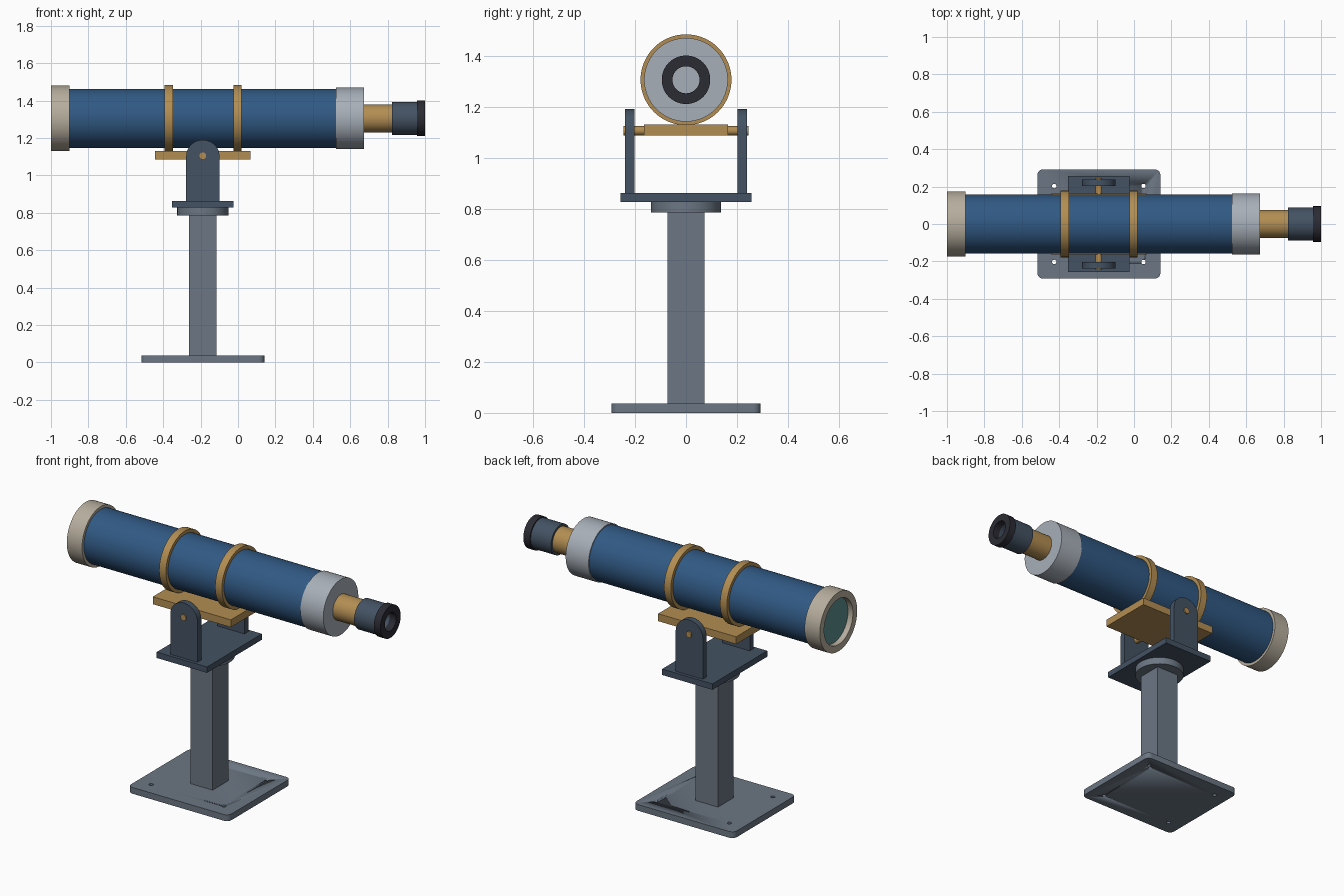
import bpy, bmesh, math
from mathutils import Matrix, Vector

cube = bpy.data.objects.get("Cube")
if cube:
    bpy.data.objects.remove(cube, do_unlink=True)


def material(name, r, g, b):
    m = bpy.data.materials.new(name)
    m.use_nodes = True
    m.diffuse_color = (r, g, b, 1)
    m.node_tree.nodes["Principled BSDF"].inputs["Base Color"].default_value = (r, g, b, 1)
    return m


BLUE = material("tube blue", 0.03, 0.1, 0.23)
BRASS = material("brass", 0.45, 0.27, 0.085)
SILVER = material("silver", 0.39, 0.43, 0.48)
IVORY = material("ivory", 0.47, 0.42, 0.34)
STEEL = material("grey steel", 0.15, 0.185, 0.23)
SLATE = material("dark slate", 0.057, 0.085, 0.125)
RUBBER = material("black rubber", 0.024, 0.024, 0.034)
GLASS = material("teal glass", 0.11, 0.27, 0.28)

AXIS_Z = 1.305   # height of the optical axis
MOUNT_X = -0.188  # centre of the stand
PIN_Z = 1.105


def finish(bm, name, mat):
    bmesh.ops.remove_doubles(bm, verts=bm.verts, dist=1e-5)
    bmesh.ops.recalc_face_normals(bm, faces=bm.faces)
    me = bpy.data.meshes.new(name)
    bm.to_mesh(me)
    bm.free()
    me.materials.append(mat)
    me.shade_smooth()
    me.set_sharp_from_angle(angle=math.radians(30))
    ob = bpy.data.objects.new(name, me)
    bpy.context.collection.objects.link(ob)
    return ob


def lathe(name, mat, profile, closed=False, steps=72):
    """Turn (x, radius) points around the optical axis."""
    bm = bmesh.new()
    vs = [bm.verts.new((x, 0, AXIS_Z + r)) for x, r in profile]
    pairs = list(zip(vs, vs[1:])) + ([(vs[-1], vs[0])] if closed else [])
    edges = [bm.edges.new(p) for p in pairs]
    bmesh.ops.spin(bm, geom=vs + edges, cent=(0, 0, AXIS_Z), axis=(1, 0, 0),
                   angle=math.tau, steps=steps, use_merge=False)
    return finish(bm, name, mat)


def ring(name, mat, x0, x1, inner, outer):
    return lathe(name, mat, [(x0, inner), (x0, outer), (x1, outer), (x1, inner)], closed=True)


def rod(name, mat, x0, x1, r):
    return lathe(name, mat, [(x0, 0), (x0, r), (x1, r), (x1, 0)])


def box(name, mat, x0, x1, half_y, z0, z1, corner=0):
    bm = bmesh.new()
    bmesh.ops.create_cube(bm, size=1)
    bmesh.ops.scale(bm, vec=(x1 - x0, 2 * half_y, z1 - z0), verts=bm.verts)
    bmesh.ops.translate(bm, vec=((x0 + x1) / 2, 0, (z0 + z1) / 2), verts=bm.verts)
    if corner:
        upright = [e for e in bm.edges if abs(e.verts[0].co.z - e.verts[1].co.z) > 1e-4]
        bmesh.ops.bevel(bm, geom=upright, offset=corner, segments=6, affect='EDGES', profile=0.5)
    return finish(bm, name, mat)


def cylinder(name, mat, centre, r, depth, along_y=False, sides=48):
    bm = bmesh.new()
    turn = Matrix.Rotation(math.pi / 2, 4, 'X') if along_y else Matrix()
    bmesh.ops.create_cone(bm, cap_ends=True, segments=sides, radius1=r, radius2=r,
                          depth=depth, matrix=Matrix.Translation(centre) @ turn)
    return finish(bm, name, mat)


# Optical tube
rod("main_tube", BLUE, -0.92, 0.54, 0.158)
lathe("front_cap", IVORY, [(-0.9, 0), (-0.9, 0.175), (-1, 0.175), (-1, 0.135),
                           (-0.96, 0.135), (-0.96, 0)])
rod("front_lens", GLASS, -0.968, -0.958, 0.134)
rod("rear_cap", SILVER, 0.524, 0.674, 0.164)
for name, x in (("front_band", -0.37), ("rear_band", -0.003)):
    ring(name, BRASS, x - 0.022, x + 0.022, 0.15, 0.178)

# Hollow eyepiece assembly
ring("focuser_tube", BRASS, 0.67, 0.823, 0.053, 0.075)
ring("eyepiece_barrel", SLATE, 0.823, 0.957, 0.053, 0.088)
ring("eyecup", RUBBER, 0.957, 1.0, 0.053, 0.095)

# Saddle and pivot
box("saddle_plate", BRASS, -0.444, 0.068, 0.164, 1.086, 1.13)
cylinder("pivot_pin", BRASS, (MOUNT_X, 0, PIN_Z), 0.018, 0.49, along_y=True, sides=24)

# Fork
box("fork_base", SLATE, MOUNT_X - 0.165, MOUNT_X + 0.165, 0.257, 0.827, 0.862)
for name, y in (("left_fork_arm", 0.202), ("right_fork_arm", -0.238)):
    bm = bmesh.new()
    outline = [(-0.089, 0.86), (0.089, 0.86)]
    outline += [(0.089 * math.cos(a), 1.101 + 0.089 * math.sin(a))
                for a in (math.pi * i / 24 for i in range(25))]
    face = bm.faces.new([bm.verts.new((MOUNT_X + x, y, z)) for x, z in outline])
    out = bmesh.ops.extrude_face_region(bm, geom=[face])["geom"]
    bmesh.ops.translate(bm, vec=Vector((0, 0.036, 0)),
                        verts=[v for v in out if isinstance(v, bmesh.types.BMVert)])
    finish(bm, name, SLATE)

# Pillar and foot
cylinder("swivel_collar", STEEL, (MOUNT_X, 0, 0.806), 0.137, 0.042)
box("pillar", STEEL, MOUNT_X - 0.073, MOUNT_X + 0.073, 0.073, 0.036, 0.786)
foot = box("foot_plate", STEEL, MOUNT_X - 0.329, MOUNT_X + 0.329, 0.292, 0, 0.037, corner=0.03)

# Bolt holes through the foot
for sx in (-1, 1):
    for sy in (-1, 1):
        drill = cylinder("bolt_hole_cutter", STEEL, (MOUNT_X + sx * 0.239, sy * 0.203, 0.02),
                         0.012, 0.1, sides=20)
        drill.hide_render = True
        mod = foot.modifiers.new("bolt_hole", 'BOOLEAN')
        mod.operation = 'DIFFERENCE'
        mod.solver = 'EXACT'
        mod.object = drill
        bpy.context.view_layer.objects.active = foot
        bpy.ops.object.modifier_apply(modifier=mod.name)
        bpy.data.objects.remove(drill, do_unlink=True)
